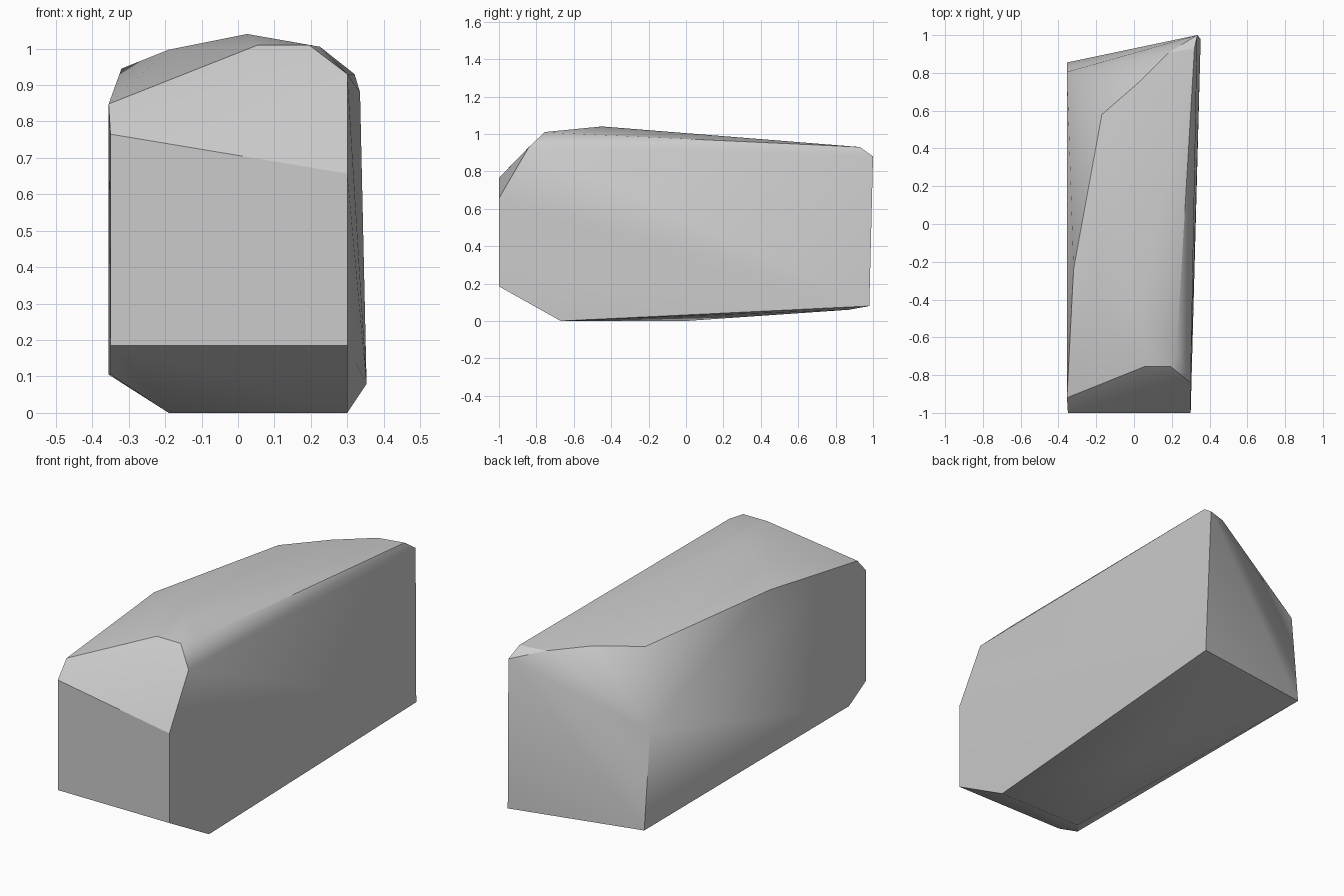
import bpy
import bmesh
import math

default_cube = bpy.data.objects.get("Cube")
if default_cube:
    bpy.data.objects.remove(default_cube, do_unlink=True)


def flat_material(name, color):
    material = bpy.data.materials.new(name)
    material.use_nodes = True
    material.diffuse_color = color
    material.node_tree.nodes["Principled BSDF"].inputs["Base Color"].default_value = color
    return material


def chiselled_block(name, corner_groups, material):
    """Wrap a tight stone skin around the chiselled corners."""
    bm = bmesh.new()
    for corners in corner_groups:
        for corner in corners:
            bm.verts.new(corner)
    hull = bmesh.ops.convex_hull(bm, input=bm.verts[:])
    leftovers = set(hull["geom_interior"]) | set(hull["geom_unused"])
    loose = [item for item in leftovers if isinstance(item, bmesh.types.BMVert)]
    bmesh.ops.delete(bm, geom=loose, context="VERTS")
    bmesh.ops.dissolve_limit(bm, angle_limit=math.radians(1),
                             verts=bm.verts[:], edges=bm.edges[:])
    bmesh.ops.recalc_face_normals(bm, faces=bm.faces[:])
    mesh = bpy.data.meshes.new(name)
    bm.to_mesh(mesh)
    bm.free()
    mesh.materials.append(material)
    block = bpy.data.objects.new(name, mesh)
    bpy.context.collection.objects.link(block)
    return block


# Flat front face
front_face = [(-.35, -1, .765), (.3, -1, .657), (.3, -1, .185), (-.35, -1, .185)]

# Upper edge of the sloping front bevel
front_bevel = [(.3, -.84, .93), (.195, -.755, 1.01), (.055, -.755, 1.01),
               (-.355, -.92, .848)]

# Worn crown of the stone
crown = [(.025, -.45, 1.04), (.225, -.68, 1.005), (-.19, -.4, .997),
         (-.32, -.24, .945), (-.17, .58, .92), (.02, .745, .936),
         (.18, .905, .928), (.32, .93, .93)]

# Slanted back face
back_face = [(.335, 1, .88), (.18, .925, .867), (-.355, .805, .606),
             (-.355, .855, .105), (.353, .98, .08)]

# Underside with its front and side chamfers
underside = [(.3, -.67, 0), (-.19, -.67, 0), (-.35, -.857, .105),
             (0, 0, 0), (.3, .87, .06)]

stone = flat_material("pale grey stone", (.6, .6, .6, 1))
block = chiselled_block("stone_block",
                        [front_face, front_bevel, crown, back_face, underside], stone)

# Soften only the shallow creases
bpy.ops.object.select_all(action="DESELECT")
block.select_set(True)
bpy.context.view_layer.objects.active = block
bpy.ops.object.shade_smooth_by_angle(angle=math.radians(30))
